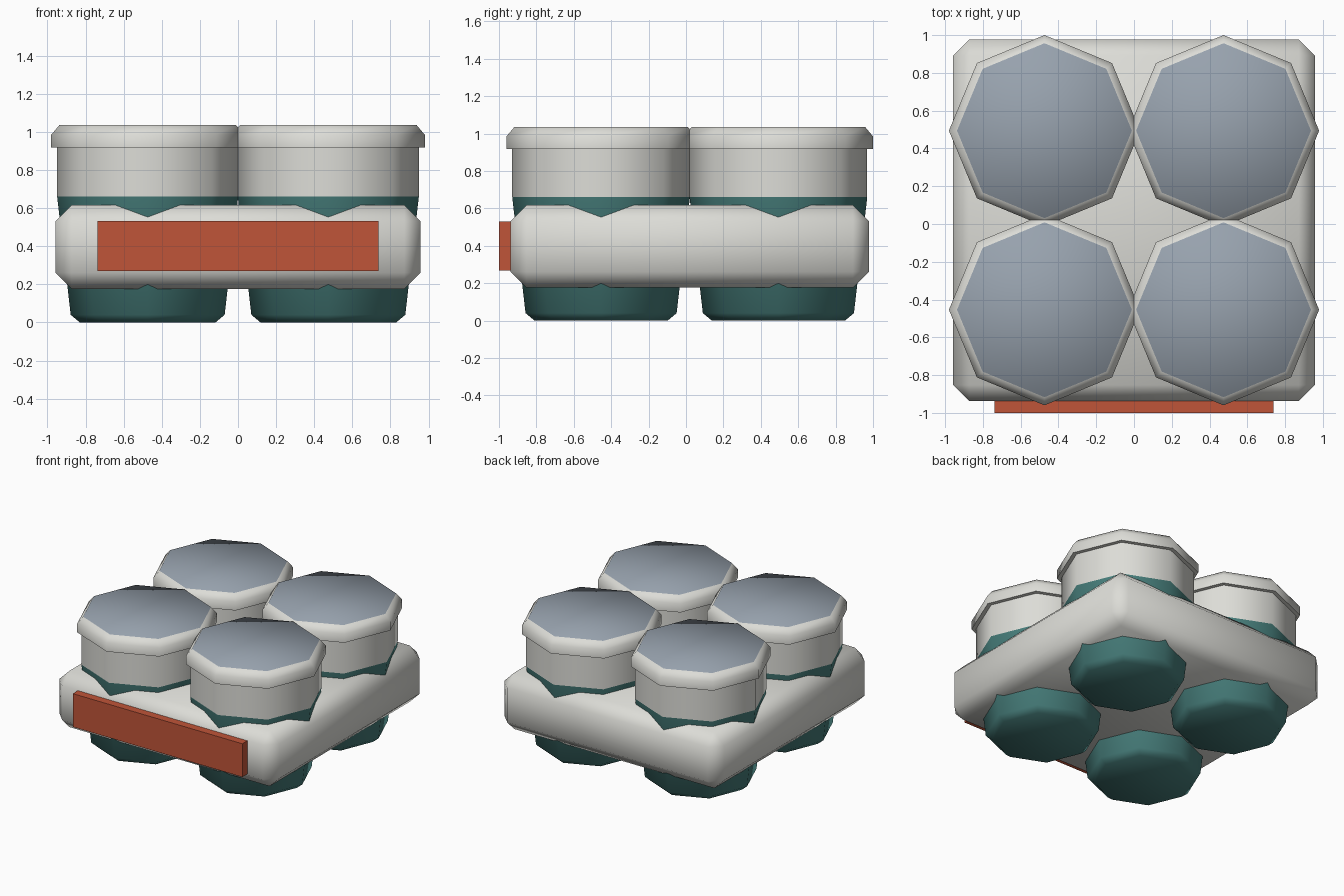
import bpy, bmesh
from math import cos, sin, pi, radians

if "Cube" in bpy.data.objects:
    bpy.data.objects.remove(bpy.data.objects["Cube"])


def material(name, color):
    m = bpy.data.materials.new(name)
    m.use_nodes = True
    m.diffuse_color = (*color, 1)
    m.node_tree.nodes["Principled BSDF"].inputs["Base Color"].default_value = (*color, 1)
    return m


WHITE = material("warm white", (0.72, 0.72, 0.68))
TEAL = material("teal", (0.06, 0.2, 0.19))
GREY = material("blue grey", (0.31, 0.36, 0.42))
ORANGE = material("burnt orange", (0.53, 0.09, 0.04))

MID_Y = 0.02
SPACING = 0.474


def finish(bm, name, location, mats, smooth=True):
    bmesh.ops.recalc_face_normals(bm, faces=bm.faces)
    mesh = bpy.data.meshes.new(name)
    bm.to_mesh(mesh)
    bm.free()
    ob = bpy.data.objects.new(name, mesh)
    ob.location = location
    bpy.context.collection.objects.link(ob)
    for m in mats:
        mesh.materials.append(m)
    if smooth:
        bpy.ops.object.select_all(action="DESELECT")
        ob.select_set(True)
        bpy.context.view_layer.objects.active = ob
        bpy.ops.object.shade_smooth_by_angle(angle=radians(60))
    return ob


def box(name, size, location, mat, bevel=0):
    bm = bmesh.new()
    bmesh.ops.create_cube(bm, size=1)
    bmesh.ops.scale(bm, vec=size, verts=bm.verts)
    if bevel:
        bmesh.ops.bevel(bm, geom=bm.edges[:], offset=bevel, segments=1, affect="EDGES")
    return finish(bm, name, location, [mat], bevel > 0)


def octagon_stack(name, profile, location, mats, rule):
    """Eight-sided solid through (radius, height) rings; rule picks the colour slot."""
    bm = bmesh.new()
    rings = [[bm.verts.new((r * cos(i * pi / 4), r * sin(i * pi / 4), z))
              for i in range(8)] for r, z in profile]
    for low, high in zip(rings, rings[1:]):
        for i in range(8):
            j = (i + 1) % 8
            bm.faces.new((low[i], low[j], high[j], high[i]))
    bm.faces.new(rings[0][::-1])
    bm.faces.new(rings[-1])
    bm.normal_update()
    for f in bm.faces:
        f.material_index = rule(f)
    return finish(bm, name, location, mats)


# Tray with chamfered edges and the front label
box("tray", (1.915, 1.915, 0.441), (0, MID_Y, 0.3965), WHITE, 0.085)
box("front_label", (1.476, 0.08, 0.262), (0, -0.96, 0.4), ORANGE)

# Four cups with wide lids
CUP = [(0.356, 0), (0.404, 0.04), (0.475, 0.66)]
SLEEVE = [(0.475, 0.66), (0.475, 0.95)]
LID = [(0.506, 0.917), (0.506, 0.985), (0.463, 1.036)]
for side, sx in (("left", 1), ("right", -1)):
    for row, sy in (("front", -1), ("back", 1)):
        place = (sx * SPACING, MID_Y + sy * SPACING, 0)
        tag = f"{row}_{side}"
        octagon_stack(f"cup_{tag}", CUP, place, [TEAL], lambda f: 0)
        octagon_stack(f"sleeve_{tag}", SLEEVE, place, [WHITE], lambda f: 0)
        octagon_stack(f"lid_{tag}", LID, place, [WHITE, GREY],
                      lambda f: int(f.normal.z > 0.9))
